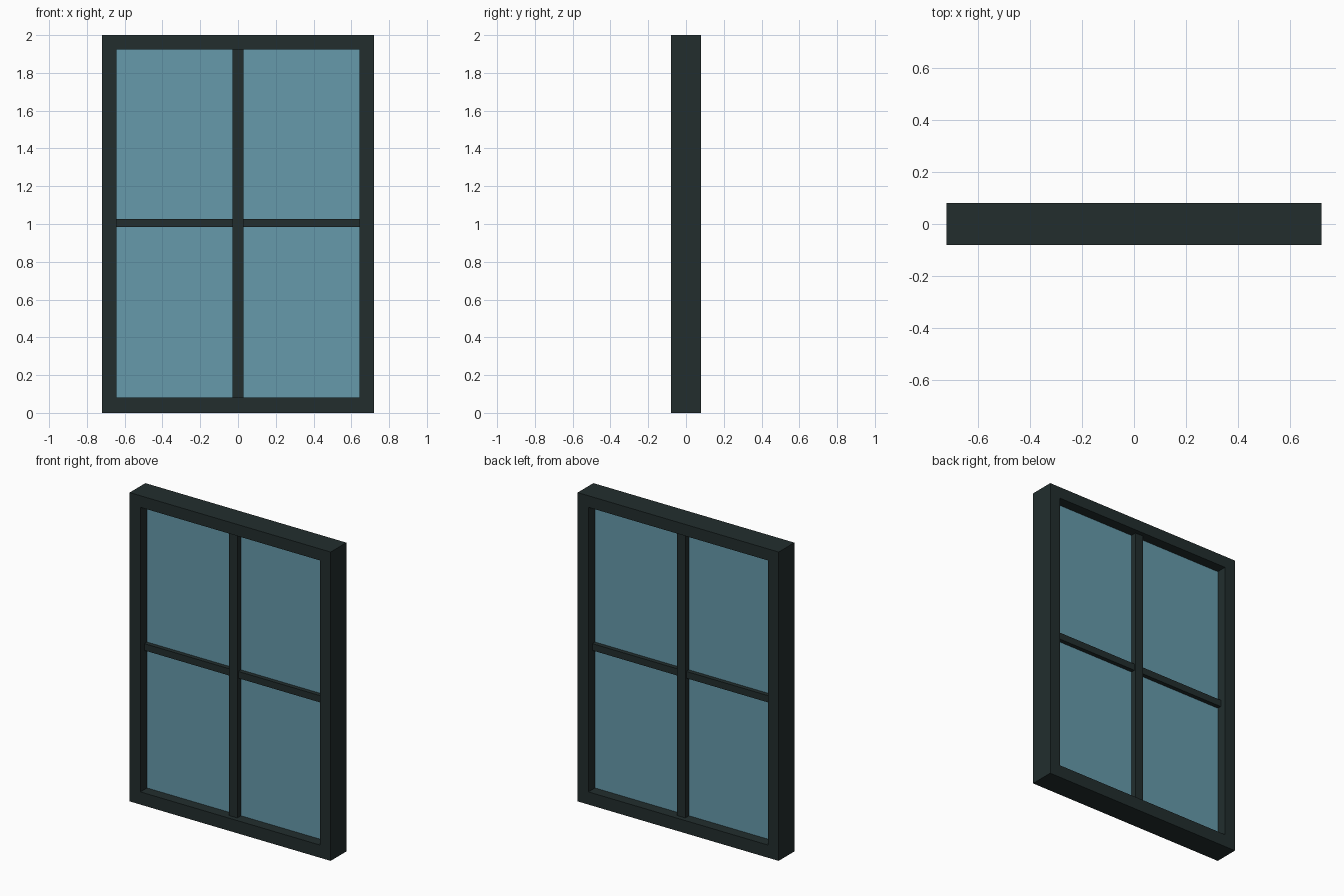
import bpy

if "Cube" in bpy.data.objects:
    bpy.data.objects.remove(bpy.data.objects["Cube"])


def material(name, rgb):
    m = bpy.data.materials.new(name)
    m.diffuse_color = (*rgb, 1.0)
    m.use_nodes = True
    m.node_tree.nodes["Principled BSDF"].inputs["Base Color"].default_value = m.diffuse_color
    return m


DARK = material("dark_green_grey", (0.016, 0.027, 0.027))
BLUE = material("glass_blue", (0.133, 0.323, 0.407))


def box(name, x0, x1, z0, z1, half_depth, mat):
    """Box spanning x0..x1 and z0..z1, centred on y = 0."""
    bpy.ops.mesh.primitive_cube_add(size=1, location=((x0 + x1) / 2, 0, (z0 + z1) / 2))
    o = bpy.context.object
    o.name = name
    o.scale = (x1 - x0, 2 * half_depth, z1 - z0)
    bpy.ops.object.transform_apply(location=False, rotation=False, scale=True)
    o.data.materials.append(mat)
    return o


W, H, D = 0.72, 2.0, 0.08          # outer half width, height, half depth
IX, Z0, Z1 = 0.643, 0.082, 1.925   # inner opening
MX, MZ0, MZ1 = 0.03, 0.983, 1.027  # glazing bars

# Outer frame
box("bottom_rail", -W, W, 0, Z0, D, DARK)
box("top_rail", -W, W, Z1, H, D, DARK)
for side, s in (("left", -1), ("right", 1)):
    a, b = sorted((s * IX, s * W))
    box(side + "_stile", a, b, Z0, Z1, D, DARK)

# Glazing bars
box("vertical_bar", -MX, MX, Z0, Z1, 0.05, DARK)
for side, s in (("left", -1), ("right", 1)):
    a, b = sorted((s * MX, s * IX))
    box(side + "_horizontal_bar", a, b, MZ0, MZ1, 0.04, DARK)
    # Glass panes
    box(side + "_lower_pane", a, b, Z0, MZ0, 0.0125, BLUE)
    box(side + "_upper_pane", a, b, MZ1, Z1, 0.0125, BLUE)
